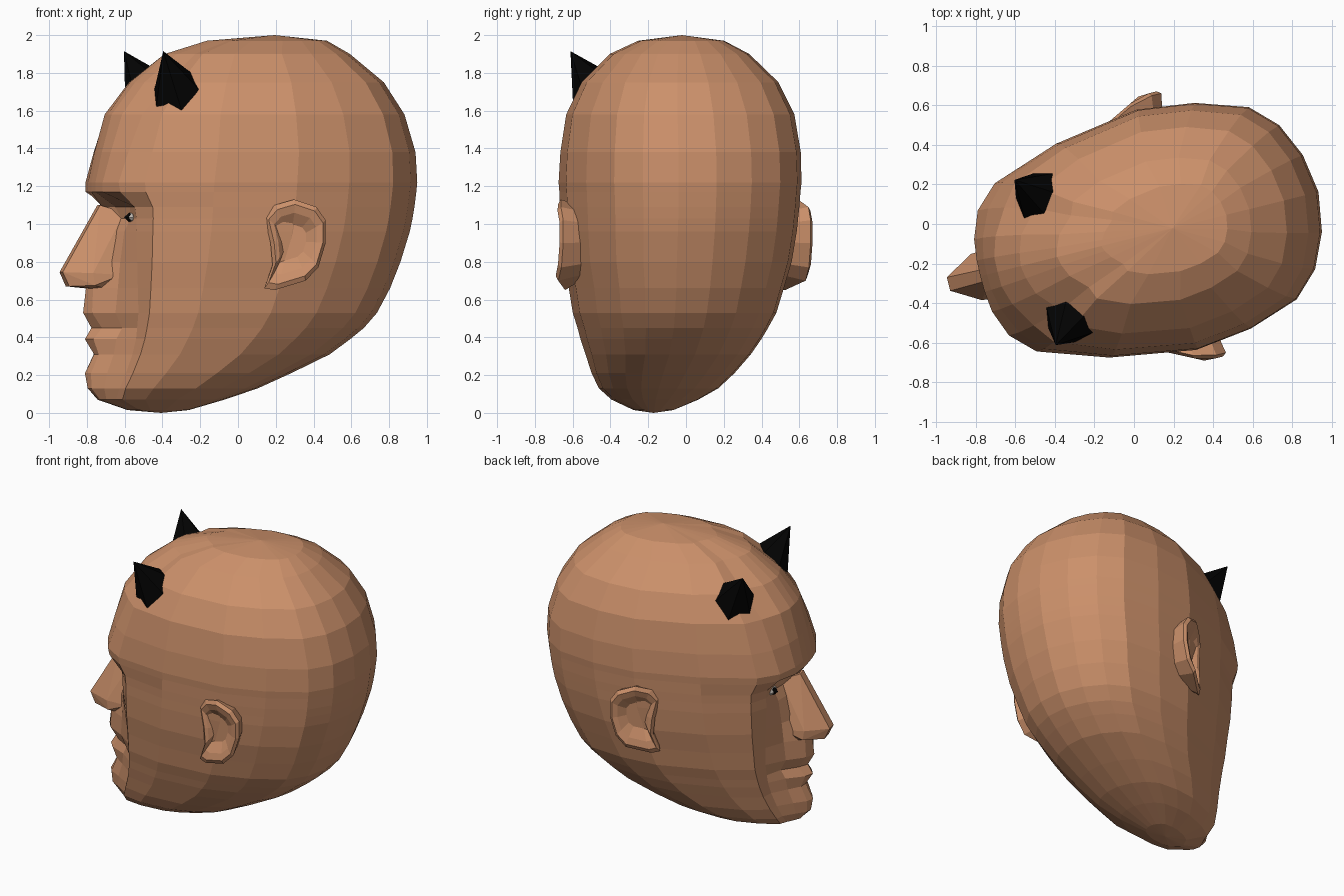
import bpy, bmesh, math
from mathutils import Vector, Quaternion

if "Cube" in bpy.data.objects:
    bpy.data.objects.remove(bpy.data.objects["Cube"])

TURN = math.radians(14)
C, S = math.cos(TURN), math.sin(TURN)


def P(u, v, z):
    """Head space (u forward, v sideways, z up) to world space."""
    return Vector((-C * u + S * v, -0.07 - S * u - C * v, z))


def material(name, rgb):
    m = bpy.data.materials.new(name)
    m.diffuse_color = (*rgb, 1)
    m.use_nodes = True
    m.node_tree.nodes["Principled BSDF"].inputs["Base Color"].default_value = m.diffuse_color
    return m


SKIN = material("skin", (0.60, 0.28, 0.145))
BLACK = material("black", (0.0008, 0.0008, 0.0008))
WHITE = material("eye_white", (0.6, 0.55, 0.5))


def finish(bm, name, mat):
    bmesh.ops.recalc_face_normals(bm, faces=bm.faces)
    me = bpy.data.meshes.new(name)
    bm.to_mesh(me)
    bm.free()
    me.materials.append(mat)
    ob = bpy.data.objects.new(name, me)
    bpy.context.collection.objects.link(ob)
    return ob


def hull(name, pts, mat):
    bm = bmesh.new()
    for p in pts:
        bm.verts.new(P(*p))
    bmesh.ops.convex_hull(bm, input=bm.verts)
    finish(bm, name, mat)


# Head: stacked rings (z, front, back, half width, three recesses beside the midline)
RINGS = [
    (1.97, .17, -.48, .22, .01, .03, .06),
    (1.90, .40, -.60, .36, .01, .03, .08),
    (1.75, .59, -.78, .51, .01, .03, .09),
    (1.58, .71, -.89, .59, 0, .02, .05),
    (1.38, .765, -.95, .62, 0, .01, .02),
    (1.22, .80, -.96, .625, 0, 0, 0),
    (1.17, .80, -.955, .62, 0, 0, .01),
    (1.09, .74, -.945, .615, .05, .15, .09),
    (1.03, .73, -.935, .61, .07, .155, .10),
    (.96, .74, -.92, .605, .05, .12, .10),
    (.80, .80, -.87, .585, .06, .10, .11),
    (.66, .83, -.815, .55, .02, .09, .12),
    (.53, .845, -.745, .52, .03, .08, .13),
    (.45, .80, -.675, .485, .04, .12, .13),
    (.39, .835, -.60, .46, .03, .09, .13),
    (.31, .785, -.49, .42, .01, .08, .12),
    (.21, .835, -.28, .365, .02, .05, .10),
    (.13, .82, -.10, .305, .01, .04, .08),
    (.07, .76, .08, .22, 0, .02, .04),
    (.015, .60, .27, .10, 0, .01, .02),
]
# Half ring template: (along, across), front to back
HALF = [(1, 0), (.998, .13), (.985, .3), (.93, .52), (.81, .7), (.45, .89),
        (0, 1), (-.37, .94), (-.70, .8), (-.86, .6), (-.96, .32), (-1, 0)]


def ring_points(z, uf, ub, w, r1, r2, r3):
    base = 0.80 if 0.1 < z < 1.25 else uf   # cheeks ignore the lip and brow bumps
    uc = base - 0.55 * (base - ub)
    rec = [0, r1, r2, r3, r3 * 0.5] + [0] * 7
    half = []
    for i, ((a, b), r) in enumerate(zip(HALF, rec)):
        front = uf if i < 2 else base
        u = uc + a * (front - uc if a > 0 else uc - ub) - r
        half.append((u, b * w, z))
    return half + [(u, -v, z) for u, v, z in half[-2:0:-1]]


bm = bmesh.new()
loops = [[bm.verts.new(P(*p)) for p in ring_points(*r)] for r in RINGS]
n = len(loops[0])
for a, b in zip(loops, loops[1:]):
    for i in range(n):
        bm.faces.new((a[i], a[(i + 1) % n], b[(i + 1) % n], b[i]))
for loop, tip in ((loops[0], (-.20, 0, 2.0)), (loops[-1], (.42, 0, 0))):
    t = bm.verts.new(P(*tip))
    for i in range(n):
        bm.faces.new((loop[i], loop[(i + 1) % n], t))
finish(bm, "head", SKIN)

# Nose
side = [(.76, .03, 1.10), (.64, .075, 1.06), (.965, .035, .745), (.93, .04, .67),
        (.82, .12, .74), (.81, .12, .675), (.67, .13, .73), (.72, .08, .65)]
hull("nose", [(u, s * v, z) for u, v, z in side for s in (1, -1)], SKIN)

EAR = [(0, 1.04), (-.05, 1.10), (-.145, 1.13), (-.26, 1.09), (-.31, 1.02), (-.31, .90),
       (-.27, .77), (-.20, .70), (-.05, .65), (0, .66), (-.04, .78), (-.03, .90)]
EAR_MID = (-.15, .91)


def ear(name, s):
    """Skirt, rim and hollow, as scaled copies of one outline."""
    def layer(scale, depth):
        out = []
        for u, z in EAR:
            uu = EAR_MID[0] + (u - EAR_MID[0]) * scale
            zz = EAR_MID[1] + (z - EAR_MID[1]) * scale
            flare = .59 + .10 * min(1, max(0, -uu / .20))
            v = depth if depth > .3 else flare + depth
            out.append(bm.verts.new(P(uu, s * v, zz)))
        return out
    bm = bmesh.new()
    ls = [layer(.85, .54), layer(1, -.015), layer(.88, 0), layer(.68, -.015), layer(.4, -.06)]
    k = len(EAR)
    for a, b in zip(ls, ls[1:]):
        for i in range(k):
            bm.faces.new((a[i], a[(i + 1) % k], b[(i + 1) % k], b[i]))
    bm.faces.new(ls[-1])
    bm.faces.new(ls[0])
    finish(bm, name, SKIN)


def horn(name, s):
    """Six-sided cone sunk into the forehead."""
    tip, base = P(.515, s * .43, 1.915), P(.385, s * .29, 1.65)
    axis = tip - base
    bm = bmesh.new()
    bmesh.ops.create_cone(bm, cap_ends=True, segments=6, radius1=.175, radius2=0,
                          depth=axis.length)
    ob = finish(bm, name, BLACK)
    ob.location = (tip + base) / 2
    ob.rotation_mode = 'QUATERNION'
    ob.rotation_quaternion = (axis.to_track_quat('Z', 'Y')
                              @ Quaternion((0, 0, 1), math.pi / 6))


def eye_part(name, s, centre, size, mat):
    """Low-poly almond shape."""
    u, v, z = centre
    a, b, c = size
    pts = [(u + a, s * v, z), (u - a, s * v, z)]
    for i in range(8):
        t = i * math.tau / 8
        pts.append((u, s * (v + b * math.cos(t)), z + c * math.sin(t)))
    hull(name, pts, mat)


for tag, s in (("left", 1), ("right", -1)):
    ear("ear_" + tag, s)
    horn("horn_" + tag, s)
    eye_part("eyeball_" + tag, s, (.635, .20, 1.035), (.03, .06, .024), WHITE)
    eye_part("pupil_" + tag, s, (.645, .205, 1.035), (.028, .028, .026), BLACK)
